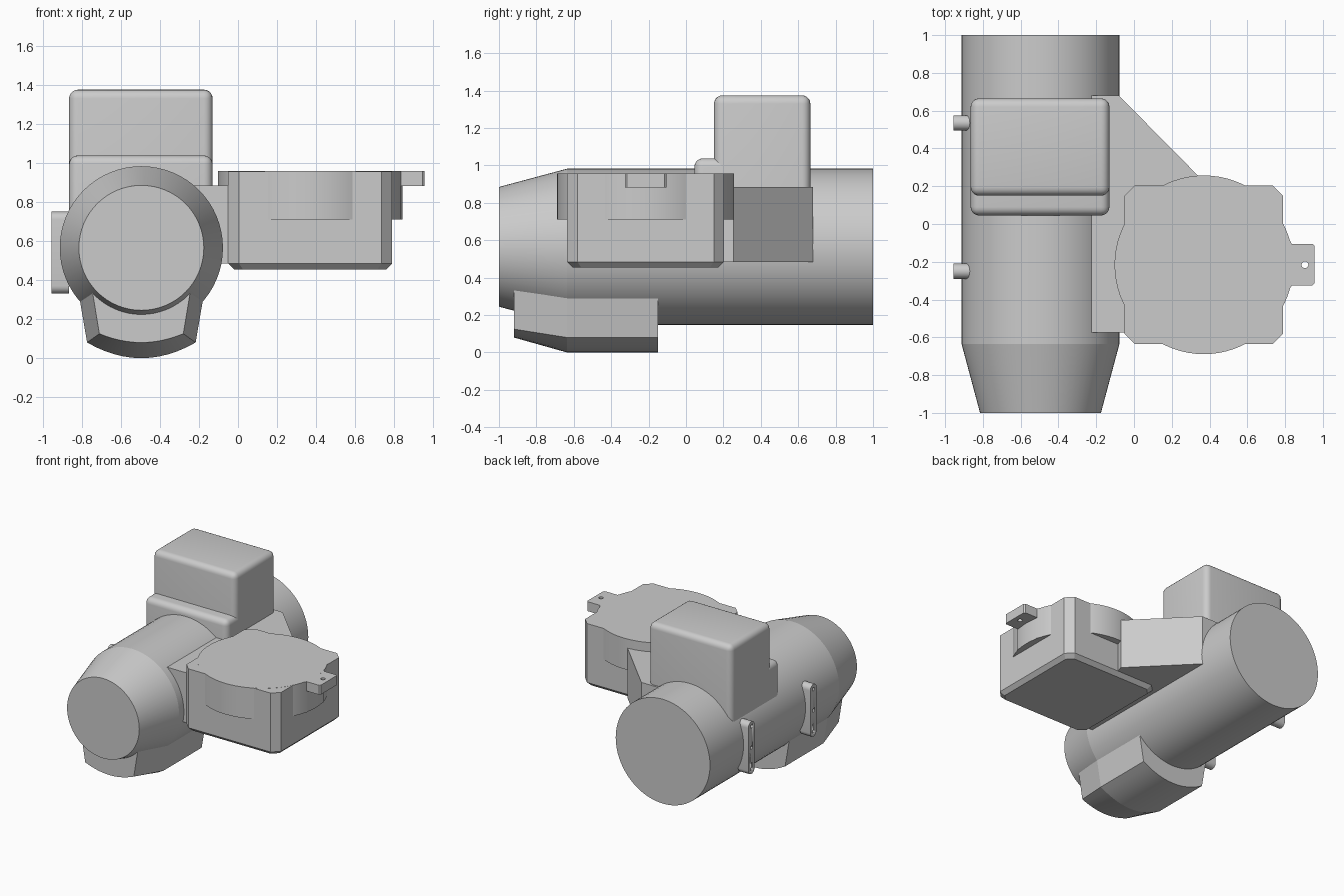
import bpy, bmesh, math
from math import sin, cos, pi, radians
from mathutils import Vector

cube = bpy.data.objects.get("Cube")
if cube:
    bpy.data.objects.remove(cube, do_unlink=True)

GREY = (0.6, 0.6, 0.6, 1)
mat = bpy.data.materials.new("plain grey")
mat.use_nodes = True
mat.diffuse_color = GREY
mat.node_tree.nodes["Principled BSDF"].inputs["Base Color"].default_value = GREY


def finish(name, bm, angle=30):
    bmesh.ops.recalc_face_normals(bm, faces=bm.faces)
    mesh = bpy.data.meshes.new(name)
    bm.to_mesh(mesh)
    bm.free()
    mesh.materials.append(mat)
    ob = bpy.data.objects.new(name, mesh)
    bpy.context.collection.objects.link(ob)
    bpy.ops.object.select_all(action='DESELECT')
    ob.select_set(True)
    bpy.context.view_layer.objects.active = ob
    bpy.ops.object.shade_smooth_by_angle(angle=radians(angle))
    return ob


def loft(name, rings, angle=30):
    """Skin equal-length rings of 3D points and cap both ends."""
    bm = bmesh.new()
    loops = [[bm.verts.new(p) for p in ring] for ring in rings]
    n = len(rings[0])
    for a, b in zip(loops, loops[1:]):
        for i in range(n):
            bm.faces.new((a[i], a[(i + 1) % n], b[(i + 1) % n], b[i]))
    bm.faces.new(loops[0])
    bm.faces.new(loops[-1])
    return finish(name, bm, angle)


def plan(points, *heights):
    return [[(x, y, z) for x, y in points] for z in heights]


def circle(cx, cy, r, n):
    return [(cx + r * cos(2 * pi * i / n), cy + r * sin(2 * pi * i / n)) for i in range(n)]


def rounded_box(name, lo, hi, r):
    bm = bmesh.new()
    bmesh.ops.create_cube(bm, size=1)
    lo, hi = Vector(lo), Vector(hi)
    for v in bm.verts:
        v.co = (lo + hi) / 2 + v.co * (hi - lo)
    edges = [e for e in bm.edges if max(v.co.z for v in e.verts) > hi.z - 0.001]
    bmesh.ops.bevel(bm, geom=edges, offset=r, segments=5, profile=0.5, affect='EDGES')
    return finish(name, bm, 40)


def drill(ob, cutter):
    cutter.hide_render = True
    cutter.hide_viewport = True
    mod = ob.modifiers.new("hole", 'BOOLEAN')
    mod.operation = 'DIFFERENCE'
    mod.solver = 'EXACT'
    mod.object = cutter


# Main barrel with tapered nose
AX, AZ = -0.495, 0.565
loft("barrel", [[(x, y, z) for x, z in circle(AX, AZ, r, 64)]
                for y, r in ((-1, 0.32), (-0.635, 0.418), (1, 0.418))], 10)


# Keel under the nose
def keel_ring(y, top, half, edge, bottom):
    arc = [(AX + half * t / 6, y, bottom + (edge - bottom) * (t / 6) ** 2) for t in range(-6, 7)]
    return [(AX - top, y, 0.5)] + arc + [(AX + top, y, 0.5)]


loft("keel", [keel_ring(-0.92, 0.277, 0.215, 0.125, 0.08),
              keel_ring(-0.635, 0.35, 0.278, 0.08, 0),
              keel_ring(-0.15, 0.35, 0.278, 0.08, 0)], 12)

# Stepped housing on top of the barrel
rounded_box("top_housing", (-0.865, 0.15, 0.6), (-0.13, 0.665, 1.375), 0.045)
rounded_box("housing_step", (-0.865, 0.045, 0.6), (-0.13, 0.6, 1.038), 0.045)

# Bracket joining barrel and side box
loft("side_bracket", plan([(-0.225, -0.575), (0.1, -0.575), (0.34, 0.255),
                           (-0.08, 0.68), (-0.225, 0.68)], 0.485, 0.885))

# Side box with clipped corners and chamfered base
BX, BY = 0.37, -0.216


def clipped(half, c):
    pts = []
    for sx, sy in ((1, 1), (-1, 1), (-1, -1), (1, -1)):
        pair = [(BX + sx * half, BY + sy * (half - c)), (BX + sx * (half - c), BY + sy * half)]
        pts += pair if sx == sy else pair[::-1]
    return pts


loft("side_box", plan(clipped(0.39, 0.045), 0.455)
     + plan(clipped(0.42, 0.055), 0.485, 0.957))

# Round lid section bulging through the box walls
loft("round_lid", plan(circle(BX, BY, 0.473, 72), 0.71, 0.958))

# Drilled lug on the lid, with flared root
lug = loft("lid_lug", plan([(0.79, -0.325), (0.945, -0.325), (0.955, -0.315),
                            (0.955, -0.115), (0.945, -0.105), (0.79, -0.105)], 0.882, 0.9575))
drill(lug, loft("lug_hole_cutter", plan(circle(0.905, BY, 0.018, 16), 0.8, 1.1)))
loft("lug_root", plan([(0.78, -0.43), (0.835, -0.325), (0.835, -0.105), (0.78, 0)], 0.71, 0.9575))

# Mounting pads on the barrel's outer side
for label, py in (("rear", 0.535), ("front", -0.25)):
    outline = [(py + 0.04 * cos(a), (0.71 if i < 13 else 0.37) + 0.04 * sin(a))
               for i, a in enumerate([pi * k / 12 for k in range(13)]
                                     + [pi + pi * k / 12 for k in range(13)])]
    pad = loft(label + "_mount_pad", [[(x, y, z) for y, z in outline] for x in (-0.955, -0.865)])
    for k, hz in enumerate((0.37, 0.54, 0.71)):
        ring = circle(py, hz, 0.014, 12)
        drill(pad, loft(f"{label}_pad_hole_cutter_{k + 1}",
                        [[(x, y, z) for y, z in ring] for x in (-1.0, -0.9)]))
